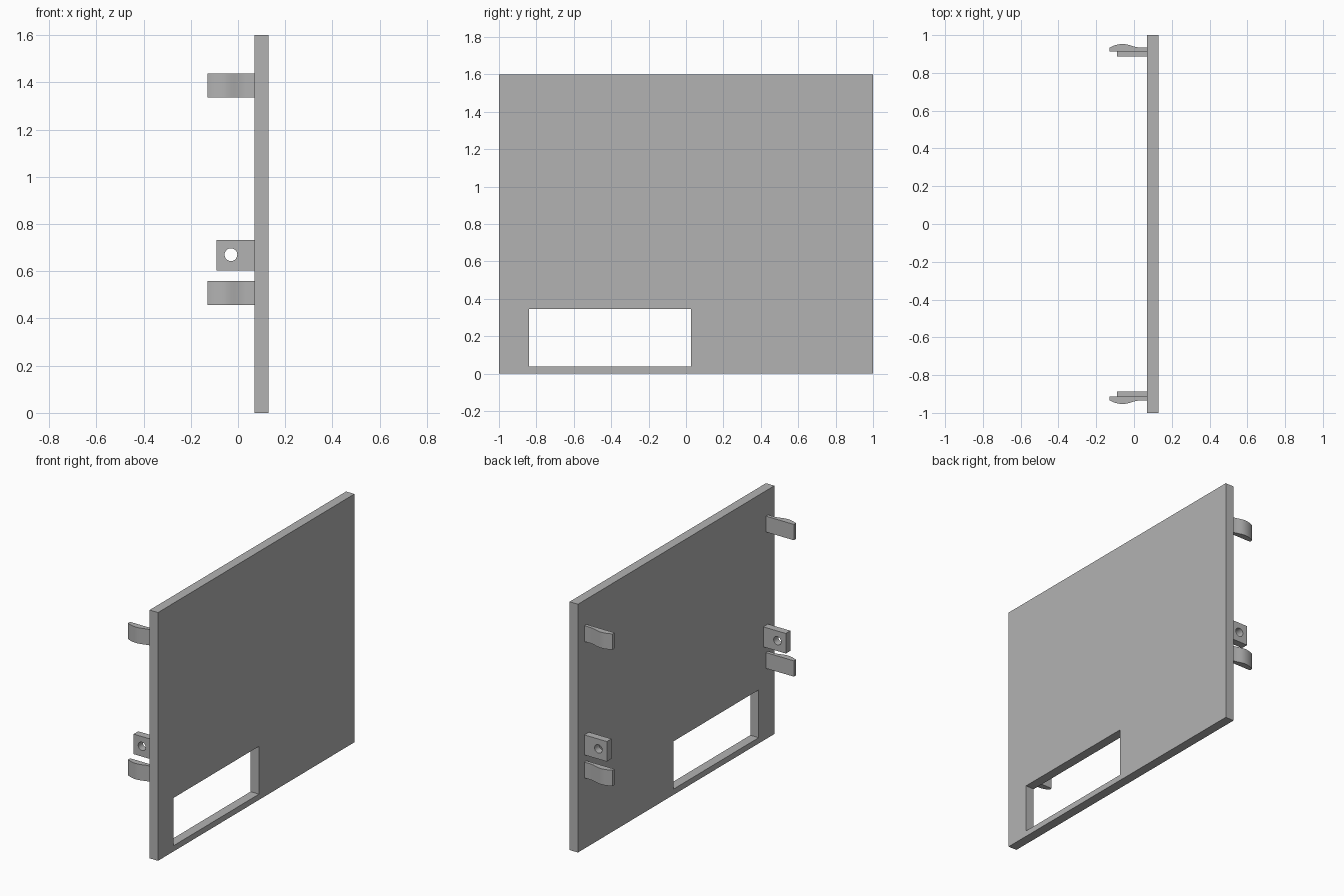
import bpy, bmesh, math
from mathutils import Vector

if "Cube" in bpy.data.objects:
    bpy.data.objects.remove(bpy.data.objects["Cube"])

grey = bpy.data.materials.new("panel grey")
grey.use_nodes = True
grey.diffuse_color = (0.45, 0.45, 0.45, 1)
grey.node_tree.nodes["Principled BSDF"].inputs["Base Color"].default_value = (0.45, 0.45, 0.45, 1)


def prism(name, outline, depth):
    """Extrude a flat outline of 3D points along the depth vector."""
    bm = bmesh.new()
    base = bm.faces.new([bm.verts.new(p) for p in outline])
    new = bmesh.ops.extrude_face_region(bm, geom=[base], use_keep_orig=True)["geom"]
    bmesh.ops.translate(bm, vec=Vector(depth), verts=[g for g in new if isinstance(g, bmesh.types.BMVert)])
    bmesh.ops.recalc_face_normals(bm, faces=bm.faces)
    mesh = bpy.data.meshes.new(name)
    bm.to_mesh(mesh)
    bm.free()
    mesh.materials.append(grey)
    obj = bpy.data.objects.new(name, mesh)
    bpy.context.collection.objects.link(obj)
    return obj


def box(name, x0, x1, y0, y1, z0, z1):
    outline = [(x0, y0, z0), (x1, y0, z0), (x1, y1, z0), (x0, y1, z0)]
    return prism(name, outline, (0, 0, z1 - z0))


def activate(obj):
    bpy.ops.object.select_all(action="DESELECT")
    obj.select_set(True)
    bpy.context.view_layer.objects.active = obj


def cut(obj, cutter):
    """Subtract the cutter, then discard it."""
    cutter.hide_render = True
    mod = obj.modifiers.new("opening", "BOOLEAN")
    mod.operation = "DIFFERENCE"
    mod.solver = "EXACT"
    mod.object = cutter
    activate(obj)
    bpy.ops.object.modifier_apply(modifier=mod.name)
    bpy.data.objects.remove(cutter)


def smooth(obj):
    activate(obj)
    bpy.ops.object.shade_smooth_by_angle(angle=math.radians(30))


# Flat panel with a rectangular opening
panel = box("panel", 0.07, 0.13, -1, 1, 0, 1.6)
cut(panel, box("opening_cutter", 0, 0.2, -0.84, 0.028, 0.037, 0.345))

for side, end in ((-1, "front"), (1, "back")):
    # Snap clips: flat inside, bulging hook outside that eases into a straight root
    hook = [(-0.13, 0.913), (0.07, 0.913), (0.07, 0.935)]
    for i in range(17):
        t = i / 16
        x = 0.03 - 0.16 * t
        if t < 0.56:
            y = 0.935 + 0.009 * (1 - math.cos(math.pi * t / 0.56))
        else:
            y = 0.953 - 0.02 * ((t - 0.56) / 0.44) ** 2
        hook.append((x, y))
    for level, z in (("lower", 0.456), ("upper", 1.335)):
        clip = prism(f"{end}_{level}_clip", [(x, side * y, z) for x, y in hook], (0, 0, 0.102))
        smooth(clip)

    # Screw tab with a round through hole
    tab = box(f"{end}_screw_tab", -0.09, 0.07, *sorted((side * 0.888, side * 0.935)), 0.604, 0.733)
    ring = [(-0.03 + 0.027 * math.cos(a), side * 0.8, 0.67 + 0.027 * math.sin(a))
            for a in (math.tau * k / 32 for k in range(32))]
    cut(tab, prism("hole_cutter", ring, (0, side * 0.2, 0)))
    smooth(tab)
